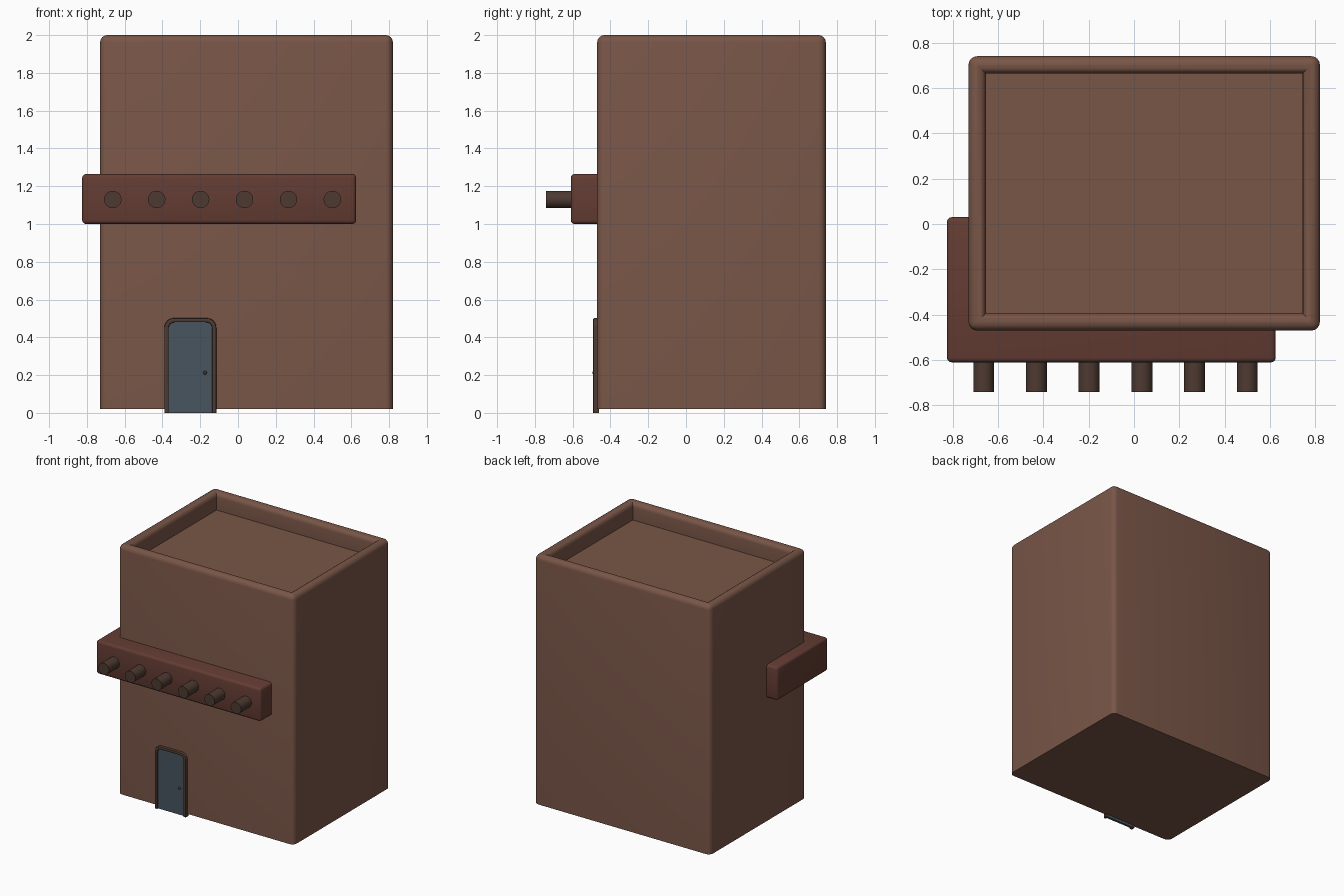
import bpy, bmesh, math
from mathutils import Matrix

if "Cube" in bpy.data.objects:
    bpy.data.objects.remove(bpy.data.objects["Cube"])


def material(name, rgb):
    m = bpy.data.materials.new(name)
    m.diffuse_color = (*rgb, 1)
    m.use_nodes = True
    m.node_tree.nodes["Principled BSDF"].inputs["Base Color"].default_value = m.diffuse_color
    return m


CLAY = material("clay", (0.19, 0.092, 0.063))
BEAM = material("dark_clay", (0.125, 0.045, 0.033))
WOOD = material("dark_wood", (0.075, 0.042, 0.031))
BLUE = material("door_blue", (0.066, 0.09, 0.115))


def finish(bm, name, mat):
    bmesh.ops.recalc_face_normals(bm, faces=bm.faces)
    mesh = bpy.data.meshes.new(name)
    bm.to_mesh(mesh)
    bm.free()
    mesh.materials.append(mat)
    ob = bpy.data.objects.new(name, mesh)
    bpy.context.collection.objects.link(ob)
    bpy.ops.object.select_all(action='DESELECT')
    ob.select_set(True)
    bpy.context.view_layer.objects.active = ob
    bpy.ops.object.shade_smooth_by_angle(angle=math.radians(35))
    return ob


def box(x0, x1, y0, y1, z0, z1):
    bm = bmesh.new()
    bmesh.ops.create_cube(bm, size=1)
    for v in bm.verts:
        v.co = (x0 if v.co.x < 0 else x1, y0 if v.co.y < 0 else y1,
                z0 if v.co.z < 0 else z1)
    return bm


def bevel(bm, edges, width, segments):
    bmesh.ops.bevel(bm, geom=edges, offset=width, segments=segments,
                    profile=0.5, affect='EDGES', clamp_overlap=True)


def arch(half, height, radius, steps=6):
    # door outline from lower left over the rounded top to lower right
    left = [(-half, 0)]
    for i in range(steps + 1):
        a = math.pi - i * math.pi / 2 / steps
        left.append((-half + radius + radius * math.cos(a),
                     height - radius + radius * math.sin(a)))
    return left + [(-x, z) for x, z in reversed(left)]


def extrude_faces(bm, depth):
    r = bmesh.ops.extrude_face_region(bm, geom=bm.faces[:])
    vs = [g for g in r["geom"] if isinstance(g, bmesh.types.BMVert)]
    bmesh.ops.translate(bm, verts=vs, vec=(0, depth, 0))


# tower with sunken roof and rounded parapet
TOP, FLOOR = 2.0, 1.86
bm = box(-0.73, 0.82, -0.47, 0.74, 0.02, TOP)
roof = max(bm.faces, key=lambda f: f.calc_center_median().z)
bmesh.ops.inset_region(bm, faces=[roof], thickness=0.108)
r = bmesh.ops.extrude_face_region(bm, geom=[roof])
bmesh.ops.translate(bm, vec=(0, 0, FLOOR - TOP),
                    verts=[g for g in r["geom"] if isinstance(g, bmesh.types.BMVert)])
if roof.is_valid:
    bmesh.ops.delete(bm, geom=[roof], context='FACES_ONLY')
rim = []
for e in bm.edges:
    a, b = (v.co for v in e.verts)
    on_top = abs(a.z - TOP) < 1e-4 and abs(b.z - TOP) < 1e-4
    straight = abs(a.x - b.x) < 1e-4 or abs(a.y - b.y) < 1e-4
    if (on_top and straight) or abs(a.z - b.z) > 1:
        rim.append(e)
bevel(bm, rim, 0.05, 4)
finish(bm, "tower", CLAY)

# beam wrapping the front left corner
bm = box(-0.825, 0.625, -0.61, 0.03, 1.0, 1.265)
bevel(bm, bm.edges[:], 0.02, 3)
finish(bm, "corner_beam", BEAM)

# row of round pegs
for i in range(6):
    bm = bmesh.new()
    bmesh.ops.create_cone(bm, cap_ends=True, segments=32, radius1=0.046,
                          radius2=0.046, depth=0.2,
                          matrix=Matrix.Translation((-0.663 + i * 0.2325, -0.64, 1.13))
                          @ Matrix.Rotation(math.pi / 2, 4, 'X'))
    finish(bm, f"peg_{i + 1}", WOOD)

# door frame
DX = -0.2525
bm = bmesh.new()
outer = [bm.verts.new((DX + x, -0.492, z)) for x, z in arch(0.1375, 0.502, 0.05)]
inner = [bm.verts.new((DX + x, -0.492, z)) for x, z in arch(0.115, 0.48, 0.032)]
for i in range(len(outer) - 1):
    bm.faces.new((outer[i], outer[i + 1], inner[i + 1], inner[i]))
extrude_faces(bm, 0.032)
front = [e for e in bm.edges if all(v.co.y < -0.49 for v in e.verts)
         and any(len(f.verts) == 4 and abs(f.normal.y) < 0.5 for f in e.link_faces)
         and any(v.co.z > 0.01 for v in e.verts)]
bevel(bm, front, 0.006, 2)
finish(bm, "door_frame", WOOD)

# door panel
bm = bmesh.new()
bm.faces.new([bm.verts.new((DX + x, -0.479, z)) for x, z in arch(0.118, 0.483, 0.034)])
extrude_faces(bm, 0.019)
finish(bm, "door_panel", BLUE)

# door knob
bm = bmesh.new()
bmesh.ops.create_uvsphere(bm, u_segments=16, v_segments=10, radius=0.01,
                          matrix=Matrix.Translation((-0.175, -0.486, 0.213)))
finish(bm, "door_knob", WOOD)
